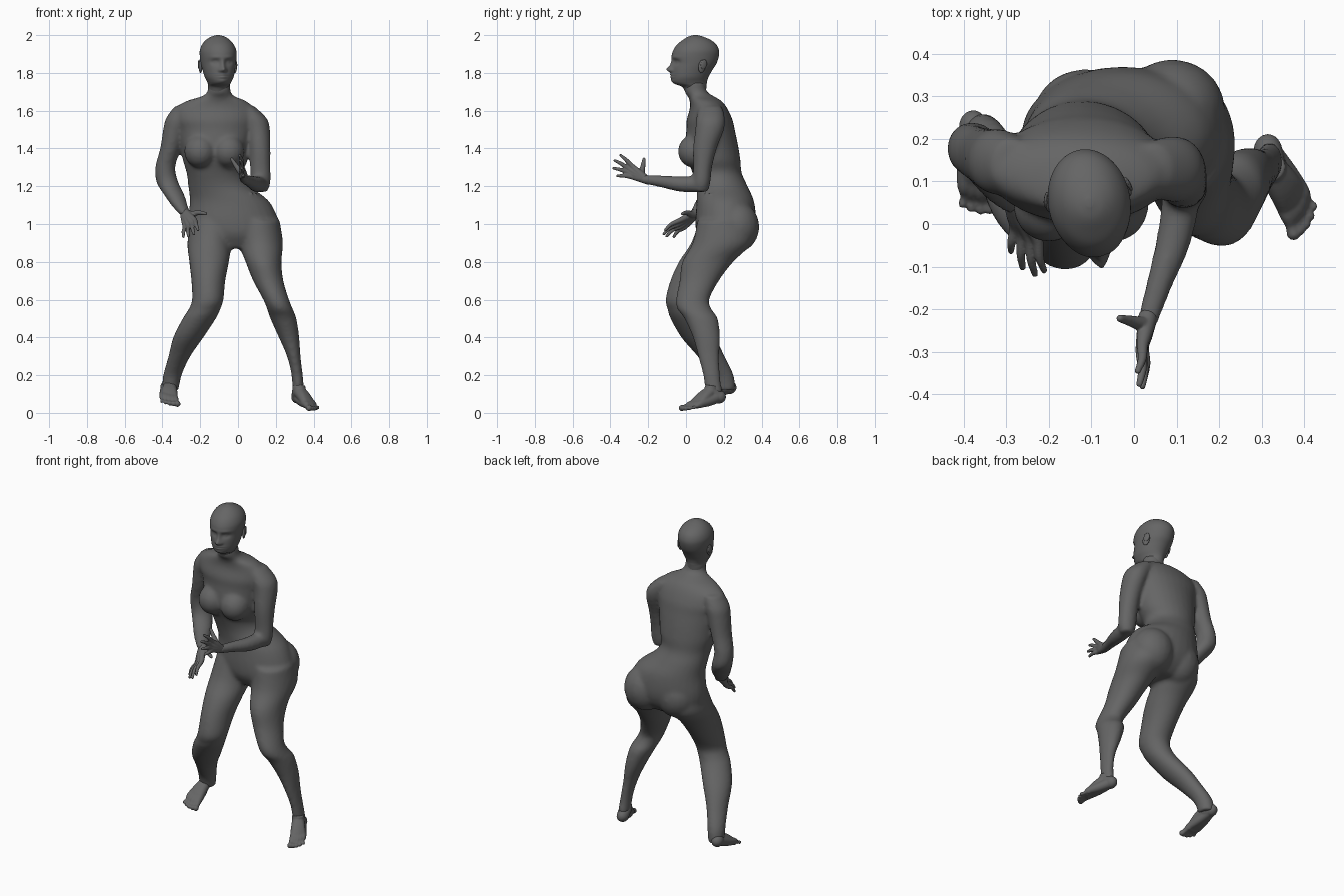
import bpy, bmesh, math
from mathutils import Vector, Matrix

skin = bpy.data.materials.new("dark grey")
skin.diffuse_color = (0.13, 0.13, 0.13, 1)


def spline(keys, steps=5):
    """Smooth curve through tuples of any length (Catmull-Rom)."""
    out = []
    for i in range(len(keys) - 1):
        a, b, c, d = (keys[max(0, min(len(keys) - 1, j))] for j in range(i - 1, i + 3))
        for s in range(steps):
            t = s / steps
            out.append(tuple(0.5 * (2 * q + (r - p) * t + (2 * p - 5 * q + 4 * r - w) * t * t
                                    + (3 * q - p - 3 * r + w) * t ** 3)
                             for p, q, r, w in zip(a, b, c, d)))
    return out + [tuple(keys[-1])]


def skin_rings(bm, rings):
    """Join rings of points into a closed tube."""
    vs = [[bm.verts.new(p) for p in ring] for ring in rings]
    n = len(vs[0])
    for a, b in zip(vs, vs[1:]):
        for i in range(n):
            bm.faces.new((a[i], a[(i + 1) % n], b[(i + 1) % n], b[i]))
    bm.faces.new(vs[0])
    bm.faces.new(vs[-1])
    return vs


def circle(n):
    return [(math.cos(math.tau * i / n), math.sin(math.tau * i / n)) for i in range(n)]


def stack(bm, keys):
    """Level elliptical sections: z, x, y, half width, half depth."""
    skin_rings(bm, [[(x + a * c, y + b * s, z) for c, s in circle(28)]
                    for z, x, y, a, b in spline(keys)])


def limb(bm, keys, n=16):
    """Round sections square to the path: x, y, z, radius, with a rounded tip."""
    pts = spline(keys)
    rings = []
    for i, p in enumerate(pts):
        t = (Vector(pts[min(i + 1, len(pts) - 1)][:3]) - Vector(pts[max(i - 1, 0)][:3])).normalized()
        side = t.orthogonal().normalized() if abs(t.z) > 0.98 else t.cross(Vector((0, 0, 1))).normalized()
        up = side.cross(t)
        rings.append([Vector(p[:3]) + p[3] * (c * side + s * up) for c, s in circle(n)])
    skin_rings(bm, rings)
    ball(bm, keys[-1][:3], (keys[-1][3],) * 3)


def ball(bm, centre, size, turn=None):
    m = Matrix.Translation(centre) @ (turn or Matrix()) @ Matrix.Diagonal((*size, 1))
    bmesh.ops.create_uvsphere(bm, u_segments=20, v_segments=14, radius=1, matrix=m)


def finish(bm, name, voxel=None, smooth=0):
    bmesh.ops.recalc_face_normals(bm, faces=bm.faces)
    me = bpy.data.meshes.new(name)
    bm.to_mesh(me)
    bm.free()
    me.materials.append(skin)
    me.polygons.foreach_set("use_smooth", [True] * len(me.polygons))
    ob = bpy.data.objects.new(name, me)
    bpy.context.collection.objects.link(ob)
    if voxel:
        r = ob.modifiers.new("fuse", "REMESH")
        r.mode, r.voxel_size, r.use_smooth_shade = "VOXEL", voxel, True
        s = ob.modifiers.new("soften", "SMOOTH")
        s.factor, s.iterations = 0.5, smooth
    return ob


# --- body: torso, legs and arms fused into one skin ---
bm = bmesh.new()
stack(bm, [(1.75, -.1, .045, .058, .055), (1.70, -.1, .052, .062, .06), (1.675, -.105, .08, .09, .07),
           (1.65, -.115, .105, .16, .085), (1.61, -.125, .12, .21, .1), (1.55, -.125, .125, .215, .122),
           (1.5, -.12, .13, .2, .128), (1.42, -.12, .135, .185, .14), (1.34, -.12, .148, .172, .14),
           (1.27, -.122, .165, .15, .13), (1.2, -.098, .19, .165, .136), (1.12, -.045, .208, .21, .152),
           (1.02, -.025, .21, .24, .16), (.95, -.015, .205, .245, .15), (.9, -.015, .2, .22, .12),
           (.87, -.015, .19, .13, .09)])
for x, y in ((-.2, .045), (-.05, .045)):                       # chest
    ball(bm, (x, y, 1.385), (.085, .088, .088))
for x, y in ((-.115, .245), (.09, .268)):                      # seat
    ball(bm, (x, y, .985), (.125, .12, .135))
stack(bm, [(1.02, -.13, .2, .12, .13), (.9, -.15, .175, .118, .148), (.8, -.153, .092, .105, .13),
           (.7, -.157, .032, .09, .115), (.6, -.16, -.012, .083, .096), (.55, -.177, -.01, .084, .088),
           (.5, -.205, .006, .088, .088), (.4, -.263, .065, .08, .09), (.3, -.31, .133, .058, .072),
           (.2, -.347, .195, .049, .057), (.12, -.358, .212, .044, .05)])
stack(bm, [(1.02, .1, .2, .12, .14), (.9, .12, .19, .118, .155), (.8, .135, .115, .095, .135),
           (.7, .16, .07, .08, .104), (.6, .202, .035, .068, .088), (.55, .222, .045, .068, .09),
           (.5, .24, .08, .069, .088), (.4, .27, .108, .054, .072), (.3, .295, .12, .036, .056),
           (.2, .313, .135, .03, .045), (.1, .32, .15, .032, .045)])
stack(bm, [(1.625, -.285, .14, .05, .06), (1.56, -.315, .145, .066, .077), (1.5, -.333, .15, .063, .074),
           (1.4, -.357, .16, .055, .067), (1.3, -.385, .175, .053, .06), (1.22, -.373, .175, .058, .062),
           (1.15, -.335, .13, .053, .062), (1.1, -.31, .09, .043, .05), (1.05, -.28, .055, .03, .036)])
stack(bm, [(1.625, .035, .13, .05, .06), (1.56, .083, .13, .069, .076), (1.5, .105, .125, .064, .076),
           (1.4, .115, .1, .057, .063), (1.3, .118, .088, .054, .05), (1.22, .12, .082, .052, .047),
           (1.17, .12, .08, .036, .036)])
limb(bm, [(.115, .09, 1.215, .046), (.105, .02, 1.21, .044), (.09, -.05, 1.214, .04),
          (.06, -.14, 1.227, .031), (.033, -.225, 1.237, .025)])
finish(bm, "body", 0.011, 7)


# --- hands: each finger runs from the wrist through its knuckle to the tip ---
def hand(name, wrist, fingers, thumb, bow):
    bm = bmesh.new()
    w = Vector(wrist)
    for knuckle, tip in fingers:
        k, t = Vector(knuckle), Vector(tip)
        start = w.lerp(k, .08)
        limb(bm, [(*start, .023), (*start.lerp(k, .5), .019), (*k, .0135),
                  (*(k.lerp(t, .5) + Vector(bow)), .0105), (*k.lerp(t, .93), .0075)])
    limb(bm, [(*w, .022), (*thumb[0], .019), (*thumb[1], .013), (*thumb[2], .009)])
    finish(bm, name, 0.0035, 3)


hand("left_hand", (.033, -.215, 1.238),
     [((.02, -.285, 1.306), (.008, -.35, 1.368)), ((.017, -.302, 1.291), (.012, -.382, 1.34)),
      ((.018, -.302, 1.271), (.02, -.388, 1.297)), ((.022, -.287, 1.25), (.025, -.368, 1.255))],
     [(.024, -.235, 1.262), (-.008, -.228, 1.305), (-.033, -.222, 1.343)], (.005, 0, .003))
hand("right_hand", (-.285, .062, 1.065),
     [((-.228, -.035, 1.018), (-.21, -.115, .965)), ((-.246, -.035, 1.002), (-.232, -.124, .943)),
      ((-.264, -.025, .99), (-.262, -.108, .932)), ((-.28, -.008, .983), (-.29, -.068, .93))],
     [(-.25, .035, 1.05), (-.212, .008, 1.06), (-.172, -.018, 1.055)], (-.003, -.005, .006))


# --- feet: rounded heel, instep, and toes fanned from the big toe to the little toe ---
def foot(name, ankle, heel, big, little):
    bm = bmesh.new()
    a, h, b, l = map(Vector, (ankle, heel, big, little))
    ball(bm, h, (.034, .04, .036))
    limb(bm, [(*(a + Vector((0, 0, .03))), .034), (*a, .036), (*a.lerp(h, .8), .034)])
    for i in range(5):
        f = i / 4
        tip = b.lerp(l, f)
        tip += (tip - h).normalized() * .012 * math.sin(math.pi * f)
        r = .0165 - .006 * f ** .5
        root = h.lerp(tip, .72)
        limb(bm, [(*h.lerp(tip, .05), .03), (*h.lerp(tip, .4), .027), (*(root + Vector((0, 0, .004))), .02),
                  (*h.lerp(tip, .86), r * .85), (*h.lerp(tip, .96), r)])
        limb(bm, [(*a, .034), (*(a.lerp(root, .5) + Vector((0, 0, .006))), .027), (*root, .018)])
    finish(bm, name, 0.0045, 4)


foot("left_foot", (.322, .135, .115), (.315, .172, .085), (.378, -.03, .023), (.426, .036, .026))
foot("right_foot", (-.36, .195, .14), (-.378, .228, .135), (-.318, .034, .044), (-.404, .04, .06))


# --- head: level sections with facial relief: z, front, back, half width ---
profile = [(1.69, .0, .105, .05), (1.725, -.02, .108, .054), (1.742, -.06, .11, .058), (1.757, -.074, .112, .065),
           (1.78, -.078, .12, .076), (1.815, -.077, .14, .085), (1.85, -.073, .162, .092),
           (1.89, -.076, .175, .096), (1.92, -.068, .175, .095), (1.95, -.048, .161, .083),
           (1.975, -.016, .13, .062), (1.992, .012, .09, .035), (2.0, .04, .06, .008)]
# facial relief: side offset, height, width, tallness, push forward
relief = [(0, 1.818, .011, .011, .026), (0, 1.845, .009, .018, .012), (.036, 1.858, .015, .010, -.013),
          (.036, 1.857, .008, .006, .006), (.036, 1.882, .02, .007, .004), (0, 1.79, .019, .0045, .007),
          (0, 1.778, .016, .0045, .007), (0, 1.784, .02, .002, -.003), (0, 1.757, .016, .010, .005),
          (.016, 1.813, .006, .006, .007)]
bm = bmesh.new()
rings = []
for z, front, back, w in spline(profile, 7):
    ring = []
    for i in range(120):
        ang = math.tau * i / 120
        x, y = w * math.cos(ang), (front + back) / 2 + (back - front) / 2 * math.sin(ang)
        if math.sin(ang) < 0:
            for rx, rz, sx, sz, amt in relief:
                for side in ((-1, 1) if rx else (1,)):
                    y -= amt * math.exp(-((x - side * rx) / sx) ** 2 / 2 - ((z - rz) / sz) ** 2 / 2)
        ring.append((x, y, z))
    rings.append(ring)
skin_rings(bm, rings)
for side in (-1, 1):                                            # ears
    turn = Matrix.Rotation(side * .3, 4, "Z") @ Matrix.Rotation(-.2, 4, "X")
    ball(bm, (side * .091, .068, 1.835), (.010, .021, .036), turn)
    ball(bm, (side * .098, .076, 1.845), (.006, .018, .026), turn)
pivot = Vector((0, .05, 0))
bmesh.ops.rotate(bm, verts=bm.verts, cent=pivot, matrix=Matrix.Rotation(math.radians(11), 3, "Z"))
bmesh.ops.translate(bm, verts=bm.verts, vec=(-.105, 0, 0))
finish(bm, "head")
